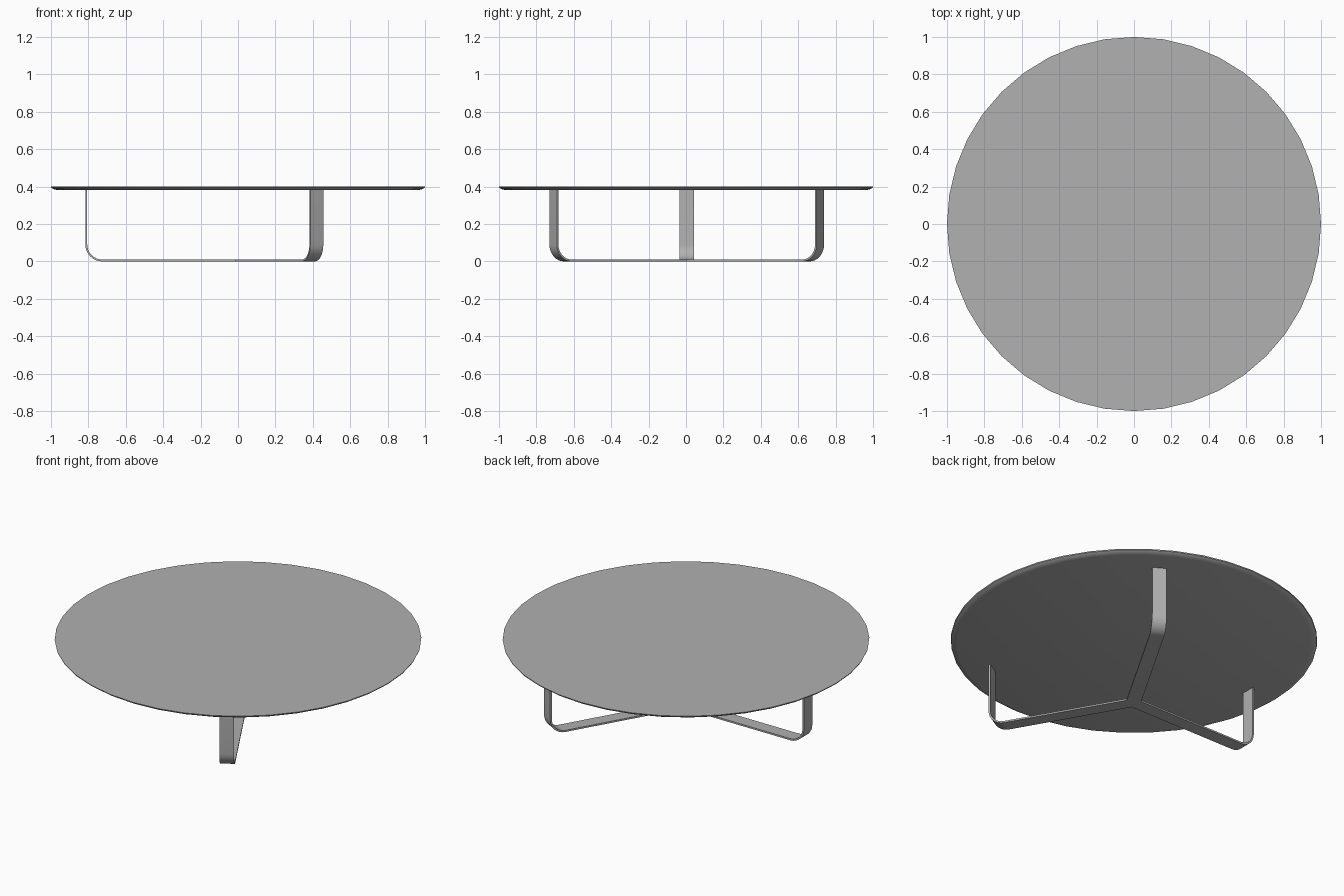
import bpy, bmesh, math
from mathutils import Vector, Matrix

if "Cube" in bpy.data.objects:
    bpy.data.objects.remove(bpy.data.objects["Cube"])

grey = bpy.data.materials.new("dark_grey")
grey.diffuse_color = (0.44, 0.44, 0.44, 1)
grey.use_nodes = True
grey.node_tree.nodes["Principled BSDF"].inputs["Base Color"].default_value = grey.diffuse_color


def make_object(name, bm):
    bmesh.ops.remove_doubles(bm, verts=bm.verts, dist=1e-5)
    bmesh.ops.recalc_face_normals(bm, faces=bm.faces)
    mesh = bpy.data.meshes.new(name)
    bm.to_mesh(mesh)
    bm.free()
    mesh.materials.append(grey)
    ob = bpy.data.objects.new(name, mesh)
    bpy.context.collection.objects.link(ob)
    bpy.ops.object.select_all(action='DESELECT')
    ob.select_set(True)
    bpy.context.view_layer.objects.active = ob
    bpy.ops.object.shade_smooth_by_angle(angle=math.radians(30))
    return ob


# Table top: thin 40-sided disc, undercut rim
SIDES = 40
PROFILE = [(1.0, 0.40), (0.998, 0.394), (0.988, 0.387), (0.965, 0.381)]
bm = bmesh.new()
rings = []
for r, z in PROFILE:
    rings.append([bm.verts.new((r * math.cos(2 * math.pi * i / SIDES),
                                r * math.sin(2 * math.pi * i / SIDES), z))
                  for i in range(SIDES)])
for a, b in zip(rings, rings[1:]):
    for i in range(SIDES):
        j = (i + 1) % SIDES
        bm.faces.new((a[i], a[j], b[j], b[i]))
bm.faces.new(rings[0])
bm.faces.new(rings[-1])
make_object("table_top", bm)

# Base: three bent flat bars mitred together at the centre
REACH, THICK, HALF, BEND, TOP = 0.825, 0.01, 0.04, 0.09, 0.381
START = HALF / math.tan(math.radians(60))
STEPS = 8
outer, inner = [(START, 0.0)], [(START, THICK)]
for k in range(STEPS + 1):
    a = math.pi / 2 * k / STEPS
    for line, r in ((outer, BEND), (inner, BEND - THICK)):
        line.append((REACH - BEND + r * math.sin(a), BEND - r * math.cos(a)))
outer.append((REACH, TOP))
inner.append((REACH - THICK, TOP))

bm = bmesh.new()
shift = Vector((0.009, 0.004, 0))
hub = {0.0: [], THICK: []}
for arm in range(3):
    rot = Matrix.Rotation(math.radians(60 + 120 * arm), 3, 'Z')

    def row(line, side):
        return [bm.verts.new(rot @ Vector((s, side * HALF, z)) + shift) for s, z in line]

    strips = [row(outer, -1), row(outer, 1), row(inner, 1), row(inner, -1)]
    for a, b in zip(strips, strips[1:] + strips[:1]):
        for i in range(len(a) - 1):
            bm.faces.new((a[i], a[i + 1], b[i + 1], b[i]))
    bm.faces.new([s[-1] for s in strips])
    for z in hub:
        hub[z].append(rot @ Vector((START, HALF, z)) + shift)
# Central triangle closing the mitre
for points in hub.values():
    bm.faces.new([bm.verts.new(p) for p in points])
make_object("three_arm_base", bm)
